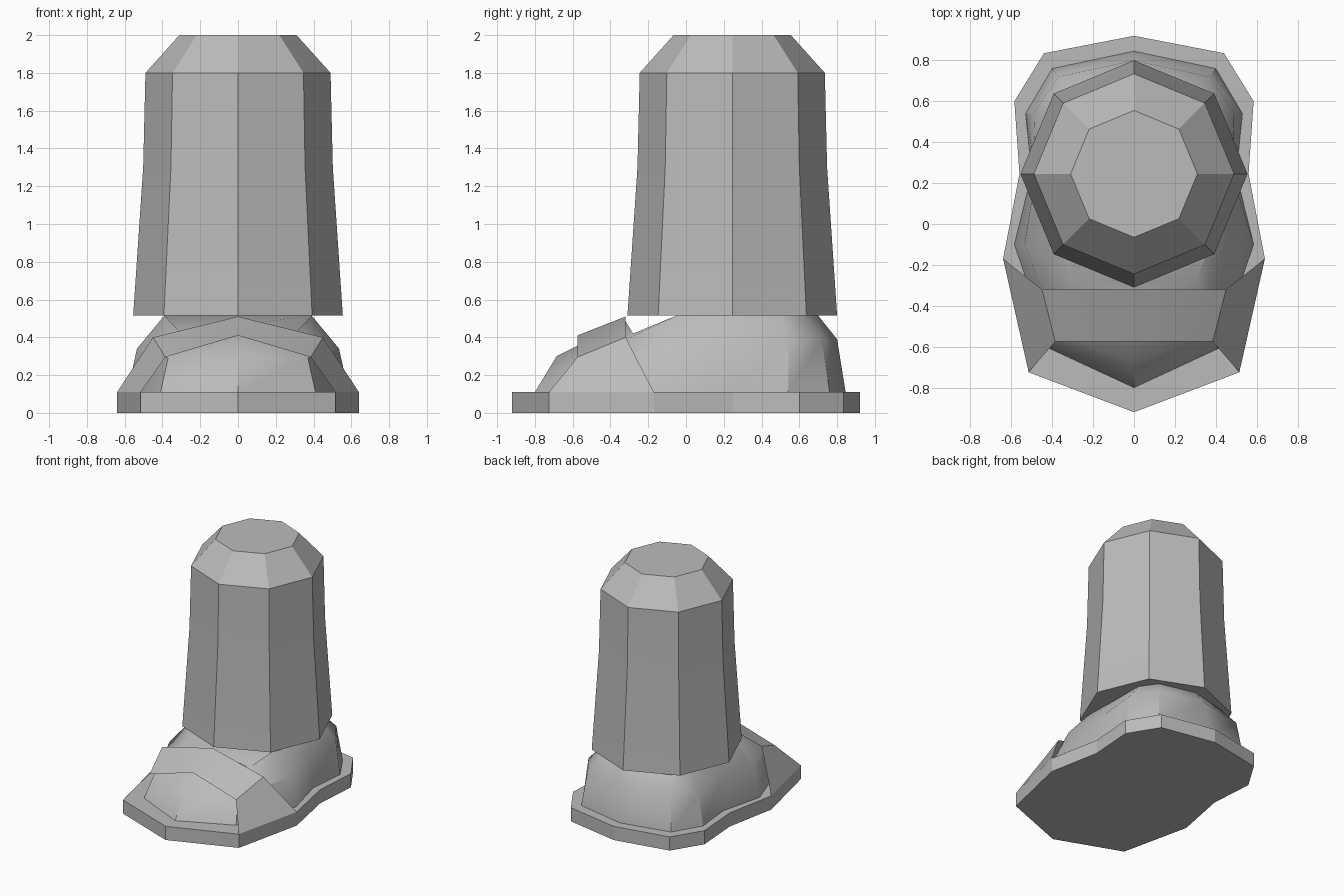
import bpy, math

cube = bpy.data.objects.get("Cube")
if cube:
    bpy.data.objects.remove(cube)

grey = bpy.data.materials.new("plain grey")
grey.use_nodes = True
colour = (0.5, 0.5, 0.5, 1)
grey.diffuse_color = colour
grey.node_tree.nodes["Principled BSDF"].inputs["Base Color"].default_value = colour


def loft(name, rings, closed=True, smooth=None):
    """Skin rings of equal length; closed rings get end caps."""
    n = len(rings[0])
    verts = [p for ring in rings for p in ring]
    faces = []
    for r in range(len(rings) - 1):
        for i in range(n if closed else n - 1):
            j = (i + 1) % n
            faces.append((r * n + i, r * n + j, (r + 1) * n + j, (r + 1) * n + i))
    if closed:
        faces.append(tuple(reversed(range(n))))
        faces.append(tuple(range(len(verts) - n, len(verts))))
    mesh = bpy.data.meshes.new(name)
    mesh.from_pydata(verts, [], faces)
    mesh.update()
    mesh.materials.append(grey)
    ob = bpy.data.objects.new(name, mesh)
    bpy.context.collection.objects.link(ob)
    if smooth:
        bpy.ops.object.select_all(action='DESELECT')
        ob.select_set(True)
        bpy.context.view_layer.objects.active = ob
        bpy.ops.object.shade_smooth_by_angle(angle=math.radians(smooth))
    return ob


def mirrored(half):
    """Complete a half outline whose end points lie on x = 0."""
    return half + [(-x, y, z) for x, y, z in reversed(half[1:-1])]


# Sole: flat slab, waisted at the arch, pointed at toe and heel
outline = [(0, -0.92), (0.515, -0.725), (0.64, -0.17), (0.56, 0.245),
           (0.585, 0.6), (0.44, 0.835), (0, 0.92)]
loft("sole", [mirrored([(x, y, z) for x, y in outline]) for z in (0, 0.11)])

# Foot: three rings from the sole up to the ankle
foot_base = [(0, -0.8, 0.11), (0.41, -0.61, 0.11), (0.585, -0.1, 0.11),
             (0.5, 0.245, 0.11), (0.53, 0.54, 0.11), (0.4, 0.76, 0.11), (0, 0.845, 0.11)]
foot_middle = [(0, -0.685, 0.3), (0.37, -0.53, 0.29), (0.535, -0.1, 0.34),
               (0.48, 0.245, 0.36), (0.49, 0.54, 0.38), (0.37, 0.72, 0.39), (0, 0.8, 0.39)]
foot_top = [(0, -0.32, 0.485), (0.3, -0.28, 0.42), (0.39, -0.05, 0.515),
            (0.38, 0.245, 0.515), (0.38, 0.5, 0.515), (0.29, 0.63, 0.515), (0, 0.7, 0.515)]
loft("foot", [mirrored(r) for r in (foot_base, foot_middle, foot_top)], smooth=35)

# Instep guard: open shell arched over the toes
front = [(0.515, -0.725, 0.11), (0.385, -0.575, 0.295), (0, -0.575, 0.41)]
back = [(0.64, -0.17, 0.11), (0.45, -0.32, 0.4), (0, -0.32, 0.51)]
loft("instep_guard", [r + [(-x, y, z) for x, y, z in reversed(r[:-1])]
                      for r in (front, back)], closed=False, smooth=30)

# Leg: tapered eight-sided column with a chamfered top
leg = [(0.555, 0.515), (0.502, 1.3), (0.49, 1.8), (0.31, 2)]
corners = [math.radians(45 * i) for i in range(8)]
loft("leg", [[(r * math.cos(a), 0.245 + r * math.sin(a), z) for a in corners]
             for r, z in leg], smooth=20)
